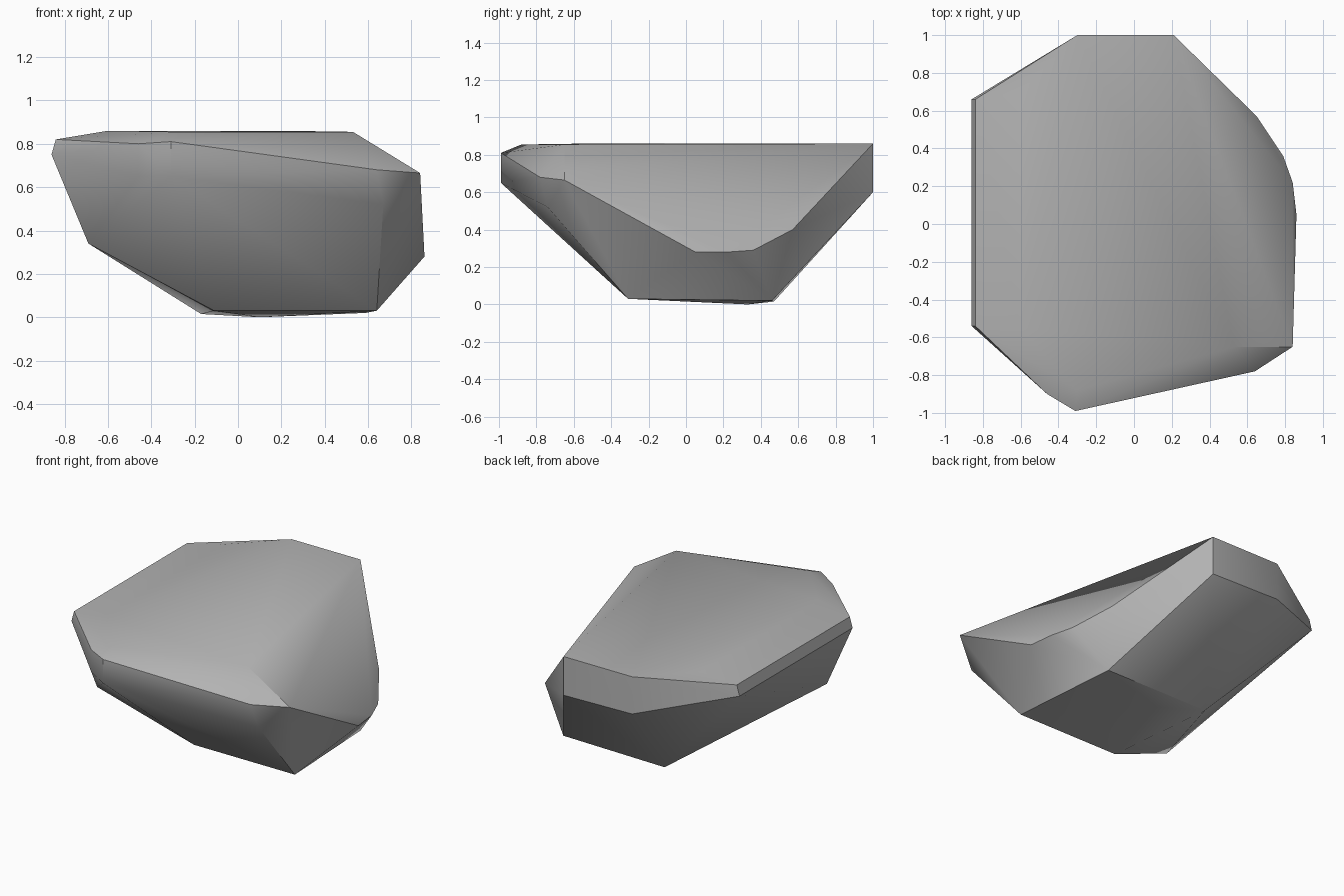
import bpy
import bmesh
from math import radians

default = bpy.data.objects.get("Cube")
if default:
    bpy.data.objects.remove(default, do_unlink=True)

# Stone colour
stone = bpy.data.materials.new("stone_grey")
stone.use_nodes = True
grey = (0.45, 0.45, 0.45, 1)
stone.diffuse_color = grey
bsdf = stone.node_tree.nodes["Principled BSDF"]
bsdf.inputs["Base Color"].default_value = grey
bsdf.inputs["Roughness"].default_value = 0.9

# Corners chipped straight down: x, y, and a list of heights
columns = [
    (-0.30, 1.00, (0.86, 0.61)),
    (0.21, 1.00, (0.86, 0.60)),
    (-0.86, 0.66, (0.75,)),
    (-0.84, 0.66, (0.82,)),
    (-0.86, -0.54, (0.75,)),
    (-0.84, -0.54, (0.82,)),
    (-0.46, -0.90, (0.80, 0.65)),
    (-0.31, -0.99, (0.81, 0.65)),
    (0.64, -0.78, (0.68,)),
    (0.67, -0.74, (0.52,)),
]

# Top rim, right flank and underside
top_rim = [(-0.60, 0.70, 0.86), (-0.60, -0.55, 0.86),
           (-0.30, -0.88, 0.855), (0.53, -0.65, 0.855)]
flank = [(0.84, -0.65, 0.665), (0.86, 0.05, 0.28), (0.84, 0.22, 0.28),
         (0.79, 0.36, 0.29), (0.65, 0.57, 0.40), (-0.69, -0.51, 0.34)]
underside = [(0.64, -0.31, 0.03), (0.59, 0.46, 0.02), (0.10, 0.33, 0.0),
             (-0.17, 0.47, 0.015), (-0.11, -0.31, 0.03)]

# Wrap the corners in one convex boulder
bm = bmesh.new()
for x, y, heights in columns:
    for z in heights:
        bm.verts.new((x, y, z))
for corner in top_rim + flank + underside:
    bm.verts.new(corner)
hull = bmesh.ops.convex_hull(bm, input=bm.verts[:])
loose = [v for v in bm.verts if not v.link_faces]
bmesh.ops.delete(bm, geom=loose, context='VERTS')
bmesh.ops.dissolve_limit(bm, angle_limit=radians(2), verts=bm.verts[:], edges=bm.edges[:])
bmesh.ops.recalc_face_normals(bm, faces=bm.faces[:])

mesh = bpy.data.meshes.new("boulder")
bm.to_mesh(mesh)
bm.free()
mesh.materials.append(stone)
boulder = bpy.data.objects.new("boulder", mesh)
bpy.context.collection.objects.link(boulder)

# Soft shading across shallow ridges, crisp chipped edges
bpy.ops.object.select_all(action='DESELECT')
boulder.select_set(True)
bpy.context.view_layer.objects.active = boulder
bpy.ops.object.shade_smooth_by_angle(angle=radians(35))
